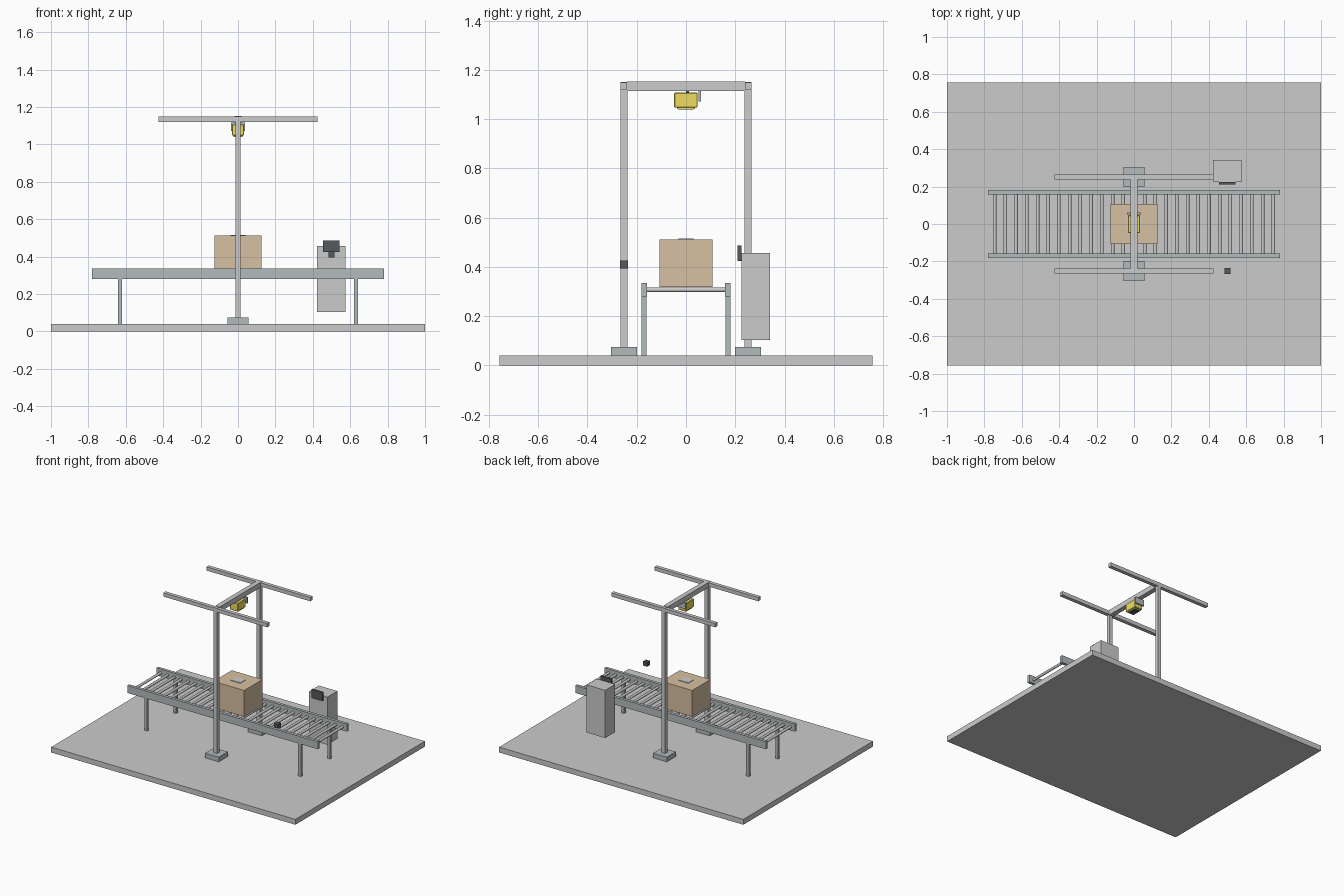
import bpy
from math import pi

if "Cube" in bpy.data.objects:
    bpy.data.objects.remove(bpy.data.objects["Cube"])


def mat(name, r, g, b):
    m = bpy.data.materials.new(name)
    m.diffuse_color = (r, g, b, 1)
    m.use_nodes = True
    m.node_tree.nodes["Principled BSDF"].inputs["Base Color"].default_value = m.diffuse_color
    return m


PALE = mat("pale_grey", 0.76, 0.77, 0.76)
STEEL = mat("painted_steel", 0.45, 0.50, 0.51)
ALU = mat("aluminium", 0.68, 0.71, 0.70)
CARD = mat("cardboard", 0.68, 0.53, 0.36)
YELLOW = mat("yellow", 0.86, 0.72, 0.12)
DARK = mat("dark_plastic", 0.09, 0.10, 0.11)
GREY = mat("cabinet_grey", 0.63, 0.63, 0.63)
WHITE = mat("label_white", 0.88, 0.88, 0.85)


def box(name, x, y, z, m, bevel=0.0):
    """Box from (min, max) ranges on each axis."""
    bpy.ops.mesh.primitive_cube_add(
        size=1, location=[(a + b) / 2 for a, b in (x, y, z)])
    o = bpy.context.object
    o.name = name
    o.scale = [b - a for a, b in (x, y, z)]
    bpy.ops.object.transform_apply(location=False, rotation=False, scale=True)
    o.data.materials.append(m)
    if bevel:
        mod = o.modifiers.new("bevel", 'BEVEL')
        mod.width = bevel
        mod.segments = 1
    return o


def around(c, half):
    return (c - half, c + half)


# floor slab
box("floor_slab", (-1, 1), (-0.757, 0.757), (0, 0.04), PALE)

# conveyor side rails and legs
for sy, side in ((-1, "front"), (1, "back")):
    box(f"{side}_rail", (-0.78, 0.78), around(sy * 0.17, 0.011), (0.28, 0.335), STEEL)
    for sx, end in ((-1, "left"), (1, "right")):
        box(f"{side}_{end}_leg", around(sx * 0.63, 0.011),
            around(sy * 0.17, 0.01), (0.04, 0.28), STEEL)

# conveyor rollers
COUNT = 27
for i in range(COUNT):
    x = -0.745 + 1.49 * i / (COUNT - 1)
    bpy.ops.mesh.primitive_cylinder_add(
        vertices=20, radius=0.0095, depth=0.32,
        location=(x, 0, 0.307), rotation=(pi / 2, 0, 0))
    bpy.context.object.name = f"roller_{i + 1}"
    bpy.context.object.data.materials.append(ALU)
    bpy.ops.object.shade_smooth_by_angle()

# gantry: feet, posts, long top bars, cross beam
for sy, side in ((-1, "front"), (1, "back")):
    y = sy * 0.252
    box(f"{side}_post_foot", (-0.056, 0.056), around(y, 0.053), (0.04, 0.075), STEEL)
    box(f"{side}_post", (-0.014, 0.014), around(y, 0.0135), (0.075, 1.15), ALU)
    box(f"{side}_top_bar", (-0.425, 0.425), around(y, 0.0134), (1.12, 1.148), ALU)
box("cross_beam", (-0.018, 0.018), (-0.24, 0.24), (1.114, 1.152), ALU)

# overhead scanner with hanging bracket
box("scanner_body", (-0.032, 0.032), (-0.048, 0.047), (1.047, 1.107), YELLOW, 0.003)
box("scanner_window_frame", (-0.026, 0.026), (-0.036, 0.036), (1.041, 1.049), YELLOW)
box("scanner_window", (-0.021, 0.021), (-0.03, 0.03), (1.038, 1.043), DARK)
box("scanner_connector", (-0.008, 0.008), (0.0, 0.012), (1.105, 1.116), DARK)
box("scanner_bracket", (-0.038, 0.038), (0.05, 0.061), (1.072, 1.116), STEEL)

# parcel with label
box("parcel", (-0.126, 0.126), (-0.107, 0.107), (0.3175, 0.512), CARD)
box("parcel_label", (-0.04, 0.04), (-0.03, 0.03), (0.511, 0.516), WHITE)

# control cabinet with screen, and trigger sensor
box("cabinet", (0.422, 0.575), (0.225, 0.342), (0.103, 0.456), GREY)
box("screen", (0.454, 0.544), (0.21, 0.2255), (0.423, 0.486), DARK)
box("trigger_sensor", around(0.499, 0.016), around(-0.251, 0.016), (0.394, 0.426), DARK)
